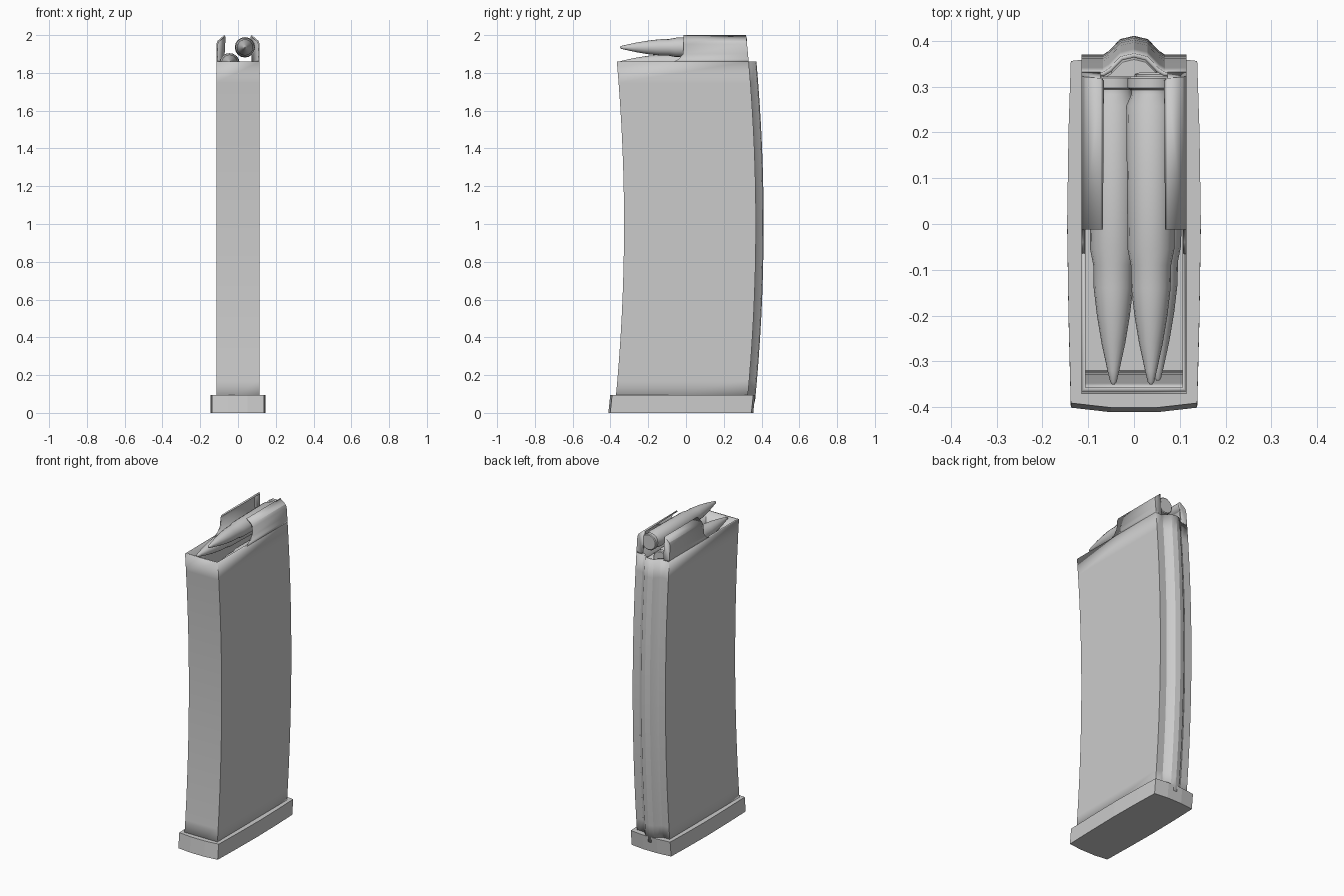
import bpy, bmesh, math
from mathutils import Matrix

if "Cube" in bpy.data.objects:
    bpy.data.objects.remove(bpy.data.objects["Cube"])


def bow(z):
    """Backward curve of the body at height z."""
    return 0.04 * (1 - ((z - 1.0) / 0.88) ** 2)


def make_object(name, rings, closed=True, cap=(False, False), extra=None):
    """Skin a list of equal-length point rings into a mesh object."""
    bm = bmesh.new()
    rows = [[bm.verts.new(p) for p in ring] for ring in rings]
    n = len(rows[0])
    for a, b in zip(rows, rows[1:]):
        for i in range(n if closed else n - 1):
            j = (i + 1) % n
            bm.faces.new((a[i], a[j], b[j], b[i]))
    if cap[0]:
        bm.faces.new(rows[0][::-1])
    if cap[1]:
        bm.faces.new(rows[-1])
    if extra:
        extra(bm, rows)
    bmesh.ops.recalc_face_normals(bm, faces=bm.faces)
    me = bpy.data.meshes.new(name)
    bm.to_mesh(me)
    bm.free()
    ob = bpy.data.objects.new(name, me)
    bpy.context.collection.objects.link(ob)
    return ob


def smooth(ob, angle=30):
    bpy.ops.object.select_all(action='DESELECT')
    ob.select_set(True)
    bpy.context.view_layer.objects.active = ob
    bpy.ops.object.shade_smooth_by_angle(angle=math.radians(angle))


def thicken(ob, t, offset):
    m = ob.modifiers.new("wall", 'SOLIDIFY')
    m.thickness, m.offset, m.use_even_offset = t, offset, True


# curved hollow body with rounded rib down the back
half = [(0.115, -0.368), (0.115, 0.33), (0.068, 0.33), (0.055, 0.338), (0.03, 0.364)]
section = half + [(0, 0.371)] + [(-x, y) for x, y in reversed(half)]
levels = [0.06 + (1.86 - 0.06) * i / 16 for i in range(17)]
body = make_object("magazine_body", [[(x, y + bow(z), z) for x, y in section] for z in levels])
thicken(body, 0.009, -1)
smooth(body, 25)

# bowed, slanted base plate
quarter = [(0.05, -0.405), (0.138, -0.395), (0.143, -0.2), (0.146, 0), (0.143, 0.2),
           (0.138, 0.352), (0.05, 0.362)]
outline = quarter + [(-x, y) for x, y in reversed(quarter)]
make_object("base_plate", [[(x, y + s, z) for x, y in outline]
                           for z, s in ((0, -0.006), (0.095, 0.004))], cap=(True, True))

# feed lips: side wall curling inward, with a return panel at the back
lip_path = [(0.115, 1.855, -0.075), (0.115, 1.872, -0.04), (0.115, 1.90, -0.016),
            (0.115, 1.952, -0.012), (0.108, 1.97, -0.012), (0.073, 2.0, -0.012)]


def back_panel(bm, rows):
    low = bm.verts.new((0.073, 0.33 + bow(1.855), 1.855))
    bm.faces.new([r[1] for r in rows] + [low])


lips = make_object("feed_lips", [[(x, y, z), (x, 0.33 + bow(z), z)] for x, z, y in lip_path],
                   closed=False, extra=back_panel)
# make the outside the normal side before thickening inward
if lips.data.polygons[0].normal.x < 0:
    lips.data.flip_normals()
thicken(lips, 0.008, -1)
mir = lips.modifiers.new("mirror", 'MIRROR')
mir.use_axis[0] = True
smooth(lips, 25)

# cartridges: lathed case, extraction groove and pointed bullet
profile = [(0.322, 0.046), (0.318, 0.051), (0.297, 0.051), (0.293, 0.043), (0.283, 0.043),
           (0.258, 0.054), (-0.055, 0.051), (-0.09, 0.044), (-0.14, 0.043), (-0.20, 0.036),
           (-0.26, 0.026), (-0.32, 0.013), (-0.345, 0.007), (-0.35, 0.003)]
SIDES = 16


def cartridge(name, x, y, z, tilt):
    rings = [[(r * math.cos(2 * math.pi * i / SIDES), py, r * math.sin(2 * math.pi * i / SIDES))
              for i in range(SIDES)] for py, r in profile]
    ob = make_object(name, rings, cap=(True, True))
    ob.data.transform(Matrix.Translation((x, y, z)) @ Matrix.Rotation(math.radians(tilt), 4, 'X'))
    smooth(ob, 25)


cartridge("top_cartridge", 0.037, 0.0, 1.935, 0)
cartridge("second_cartridge", -0.045, 0.0, 1.853, -0.5)
cartridge("third_cartridge", 0.052, 0.008, 1.77, -1)
